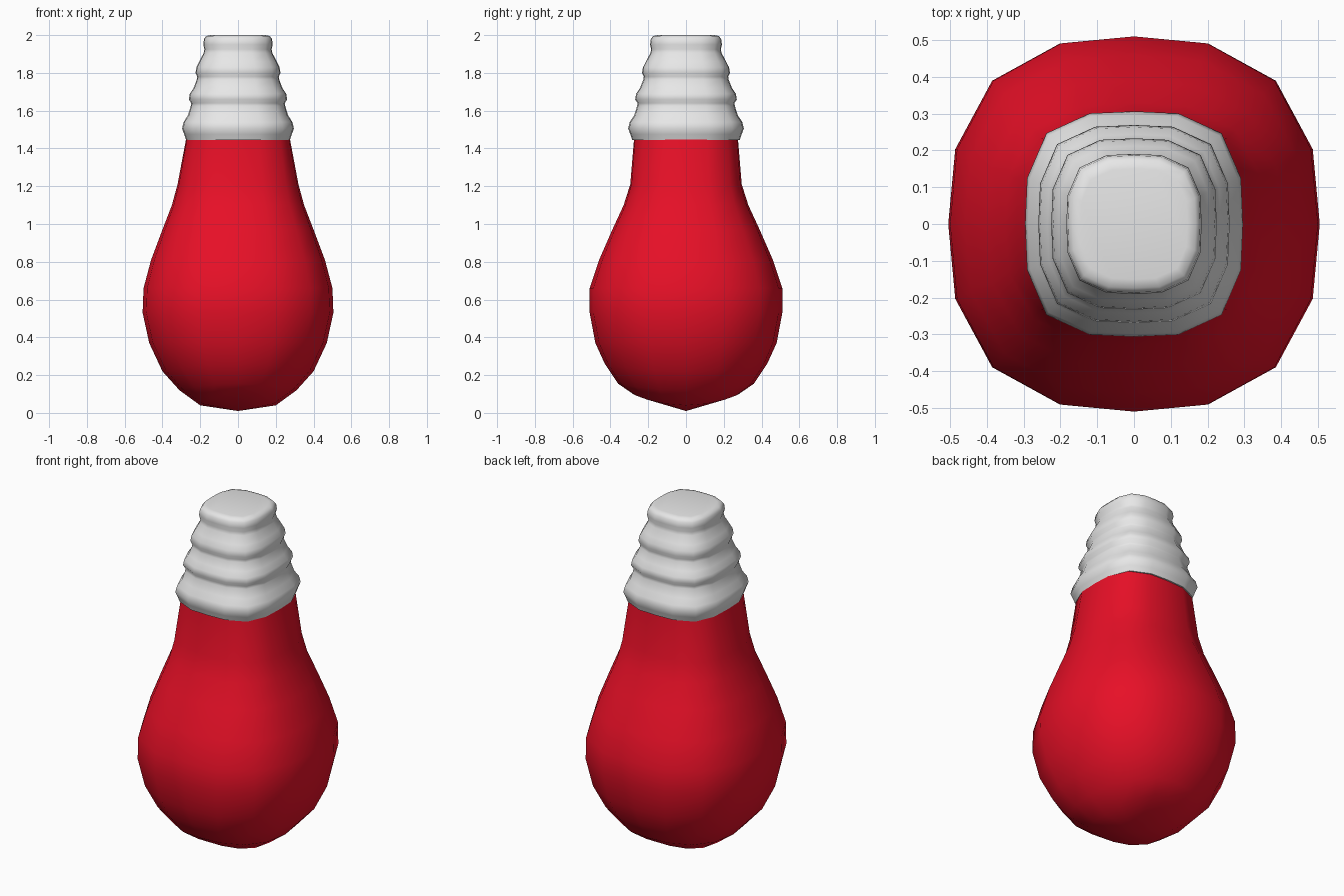
import bpy, bmesh, math

cube = bpy.data.objects.get("Cube")
if cube:
    bpy.data.objects.remove(cube)

SIDES = 16


def material(name, color):
    m = bpy.data.materials.new(name)
    m.use_nodes = True
    m.diffuse_color = color
    m.node_tree.nodes["Principled BSDF"].inputs["Base Color"].default_value = color
    return m


def ring(bm, rx, ry, zx, zy, n):
    """Rounded-square loop; zx / zy are the heights on the x and y axes."""
    loop = []
    for i in range(SIDES):
        a = 2 * math.pi * i / SIDES
        c, s = math.cos(a), math.sin(a)
        r = (abs(c) ** n + abs(s) ** n) ** (-1 / n)
        loop.append(bm.verts.new((rx * r * c, ry * r * s, zx * c * c + zy * s * s)))
    return loop


def loft(name, sections, mat, pole=None):
    bm = bmesh.new()
    loops = [ring(bm, *s) for s in sections]
    for low, high in zip(loops, loops[1:]):
        for i in range(SIDES):
            j = (i + 1) % SIDES
            bm.faces.new((low[i], low[j], high[j], high[i]))
    if pole is None:
        bm.faces.new(loops[0][::-1])
    else:
        tip = bm.verts.new((0, 0, pole))
        for i in range(SIDES):
            bm.faces.new((loops[0][(i + 1) % SIDES], loops[0][i], tip))
    bm.faces.new(loops[-1])
    bmesh.ops.recalc_face_normals(bm, faces=bm.faces)
    me = bpy.data.meshes.new(name)
    bm.to_mesh(me)
    bm.free()
    me.materials.append(mat)
    ob = bpy.data.objects.new(name, me)
    bpy.context.collection.objects.link(ob)
    bpy.ops.object.select_all(action='DESELECT')
    ob.select_set(True)
    bpy.context.view_layer.objects.active = ob
    bpy.ops.object.shade_smooth_by_angle(angle=math.radians(60))
    return ob


red = material("red glass", (0.8, 0.005, 0.02, 1))
grey = material("light grey metal", (0.8, 0.8, 0.8, 1))

# Glass bulb: round belly tapering to a squarish neck
loft("bulb", [
    (.20, .28, .04, .10, 2.2),
    (.31, .36, .12, .155, 2.3),
    (.40, .43, .22, .26, 2.4),
    (.47, .48, .37, .37, 2.5),
    (.505, .51, .53, .53, 2.57),
    (.50, .51, .66, .66, 2.57),
    (.46, .46, .81, .81, 2.6),
    (.40, .39, .97, .97, 2.7),
    (.35, .33, 1.1, 1.1, 2.8),
    (.32, .295, 1.21, 1.21, 3),
    (.275, .275, 1.45, 1.45, 3.2)], red, pole=.01)

# Screw cap: stacked ridges shrinking towards the flat contact
cap = [(.275, 1.445), (.285, 1.475), (.296, 1.505), (.288, 1.54), (.265, 1.575),
       (.25, 1.625), (.248, 1.64), (.26, 1.66), (.255, 1.69), (.235, 1.72),
       (.218, 1.765), (.216, 1.78), (.225, 1.8), (.22, 1.83), (.205, 1.86),
       (.182, 1.905), (.178, 1.925), (.184, 1.95), (.18, 1.98), (.168, 1.995), (.145, 2)]
loft("screw_cap", [(r, r * 1.035, z, z, 3.2) for r, z in cap], grey)
